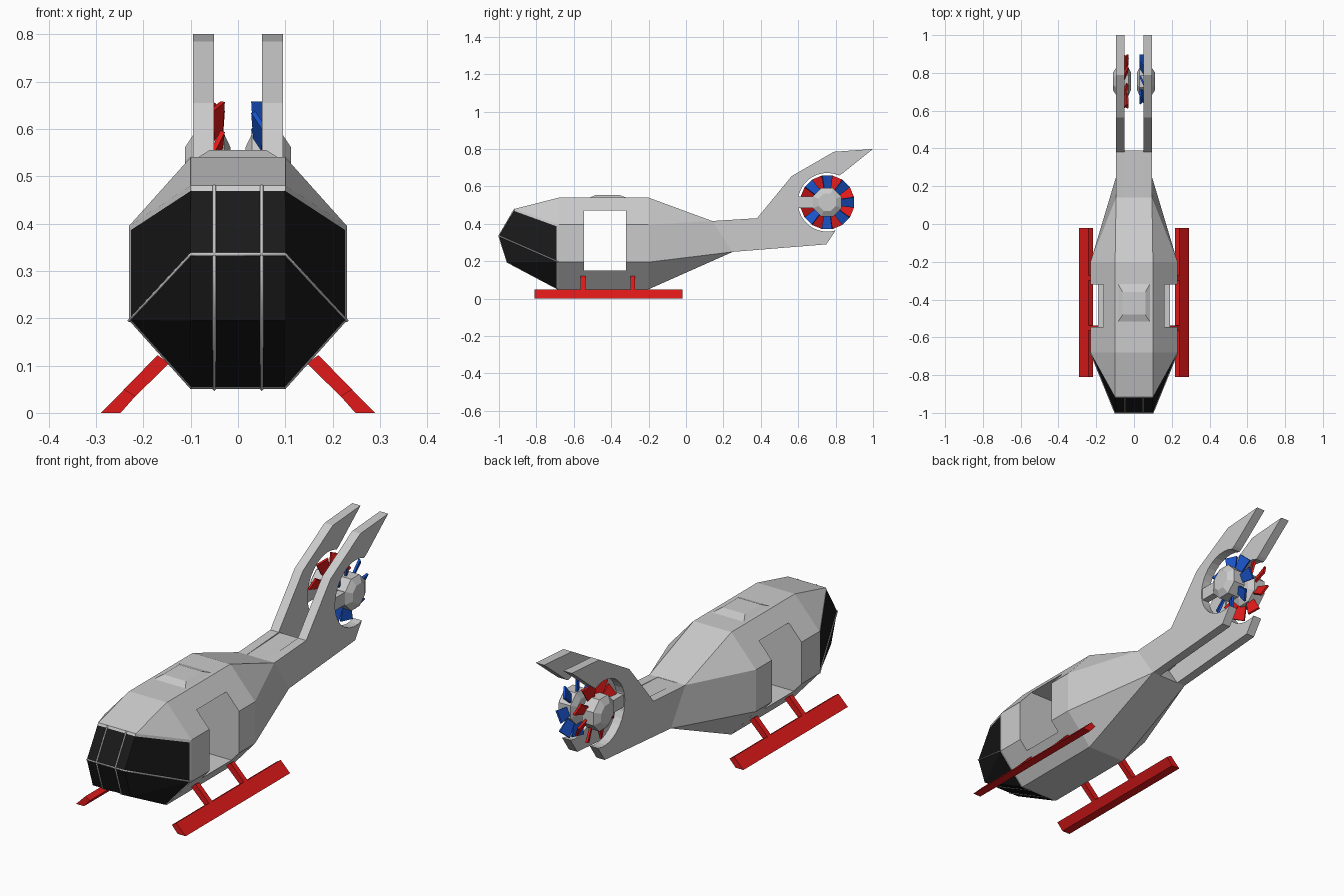
import bpy, bmesh
from math import sin, cos, pi, radians
from mathutils import Matrix, Vector

if "Cube" in bpy.data.objects:
    bpy.data.objects.remove(bpy.data.objects["Cube"])


def material(name, rgb):
    m = bpy.data.materials.new(name)
    m.diffuse_color = (*rgb, 1)
    m.use_nodes = True
    m.node_tree.nodes["Principled BSDF"].inputs["Base Color"].default_value = m.diffuse_color
    return m


RED = material("red_paint", (0.75, 0.01, 0.01))
BLUE = material("blue_paint", (0.01, 0.09, 0.6))
GLASS = material("dark_glass", (0.01, 0.01, 0.01))


def finish(name, bm, mats=()):
    bmesh.ops.recalc_face_normals(bm, faces=bm.faces)
    me = bpy.data.meshes.new(name)
    bm.to_mesh(me)
    bm.free()
    for m in mats:
        me.materials.append(m)
    ob = bpy.data.objects.new(name, me)
    bpy.context.collection.objects.link(ob)
    return ob


def prism(name, pts, axis, a, b, mats=()):
    """Extrude a 2D profile from a to b along x (pts are y,z) or y (pts are x,z)."""
    bm = bmesh.new()
    pos = (lambda p, t: (t, p[0], p[1])) if axis == "x" else (lambda p, t: (p[0], t, p[1]))
    face = bm.faces.new([bm.verts.new(pos(p, a)) for p in pts])
    out = bmesh.ops.extrude_face_region(bm, geom=[face])["geom"]
    step = Vector(pos((0, 0), b - a))
    bmesh.ops.translate(bm, vec=step, verts=[v for v in out if isinstance(v, bmesh.types.BMVert)])
    return finish(name, bm, mats)


def add_hull(bm, pts):
    vs = [bm.verts.new(p) for p in pts]
    bmesh.ops.convex_hull(bm, input=vs)


def rect(a, b, c, d):
    return [(a, c), (b, c), (b, d), (a, d)]


# Fuselage: half of the corner points, mirrored across x
P = {
    "A": (.10, -.915, .48), "B": (.10, -1, .335), "C": (.10, -.955, .195), "D": (.10, -.68, .05),
    "E": (.23, -.68, .395), "F": (.23, -.68, .195), "T": (.10, -.68, .54),
    "t": (.10, -.2, .54), "e": (.23, -.2, .395), "f": (.23, -.2, .195), "d": (.10, -.2, .05),
    "u": (.095, .14, .415), "l": (.095, .25, .25),
}
bm = bmesh.new()
V = {s: {k: bm.verts.new((s * x, y, z)) for k, (x, y, z) in P.items()} for s in (1, -1)}
glass = []
for s in (1, -1):
    for f in ("ABFE", "BCF", "CDF", "ATE", "TteE", "EefF", "FfdD", "tue", "eulf", "fld"):
        face = bm.faces.new([V[s][k] for k in f])
        if f in ("ABFE", "BCF", "CDF"):
            glass.append(face)
for a, b in ("AB", "BC", "CD", "AT", "Tt", "tu", "ul", "ld", "dD"):
    face = bm.faces.new([V[1][a], V[1][b], V[-1][b], V[-1][a]])
    if a + b in ("AB", "BC", "CD"):
        glass.append(face)
bmesh.ops.recalc_face_normals(bm, faces=bm.faces)
bmesh.ops.inset_region(bm, faces=glass, thickness=.012, depth=0, use_even_offset=True)
for f in glass:
    f.material_index = 1
body = finish("fuselage", bm, (None, GLASS))

# Open doorway right through the cabin
cutter = prism("doorway_cutter", rect(-.545, -.32, .15, .47), "x", -.4, .4)
cutter.hide_render = True
mod = body.modifiers.new("doorway", "BOOLEAN")
mod.object = cutter
mod.solver = "EXACT"
bpy.context.view_layer.objects.active = body
bpy.ops.object.modifier_apply(modifier=mod.name)
bpy.data.objects.remove(cutter)


# Windscreen bars
def bar(name, pts):
    cu = bpy.data.curves.new(name, "CURVE")
    cu.dimensions = "3D"
    cu.bevel_depth = .004
    cu.bevel_resolution = 0
    sp = cu.splines.new("POLY")
    sp.points.add(len(pts) - 1)
    for q, p in zip(sp.points, pts):
        q.co = (*p, 1)
    bpy.context.collection.objects.link(bpy.data.objects.new(name, cu))


flip = lambda p: (-p[0], p[1], p[2])
bar("windscreen_cross_bar", [P["F"], P["B"], flip(P["B"]), flip(P["F"])])
for s, n in ((1, "right"), (-1, "left")):
    bar(n + "_windscreen_bar", [(s * .05, *P[k][1:]) for k in "ABCD"])

# Roof fairing
bm = bmesh.new()
add_hull(bm, [(s * x, y, z) for s in (1, -1) for x, y, z in
              ((.10, -.54, .53), (.06, -.48, .555), (.06, -.36, .555), (.10, -.29, .53))])
finish("roof_fairing", bm)

# Deck joining the twin tail booms
prism("tail_deck", [(.05, .41), (.39, .425), (.39, .39), (.05, .3)], "x", -.06, .06)

# Twin tail fins with open fan rings
CY, CZ = .755, .515
arc = [(CY + .157 * cos(a), CZ + .157 * sin(a))
       for a in (radians(66 + i * 221 / 20) for i in range(21))]
fin = ([(.0, .3), (.0, .415), (.14, .415), (.38, .43), (.565, .655), (.79, .785), (1, .80), (.835, .668)]
       + arc + [(.75, .29), (.25, .25)])


def fan(name, s, mat, turn, blades):
    # Blades: flared, pitched plates around the hub
    bm = bmesh.new()
    for i in blades:
        m = (Matrix.Translation((s * .045, CY, CZ)) @ Matrix.Rotation(turn + i * pi / 4, 4, "X")
             @ Matrix.Rotation(s * radians(25), 4, "Z"))
        add_hull(bm, [m @ Vector((x, y * w, r)) for r, w in ((.06, .018), (.143, .03))
                      for x in (-.005, .005) for y in (-1, 1)])
    finish(name + "_fan_blades", bm, (mat,))
    # Faceted hub with bevelled rims
    bm = bmesh.new()
    add_hull(bm, [(s * x, CY + r * cos((i + .5) * pi / 4), CZ + r * sin((i + .5) * pi / 4))
                  for x, r in ((.016, .05), (.03, .082), (.092, .082), (.112, .05)) for i in range(8)])
    finish(name + "_fan_hub", bm)
    # Arm holding the hub inside its ring
    prism(name + "_fan_arm", rect(.585, .70, CZ - .03, CZ + .03), "x", s * .055, s * .09)


fan("right", 1, BLUE, 0, [0, 1, 3, 4, 5, 6, 7])
fan("left", -1, RED, pi / 8, range(8))

# Fins and landing gear, both sides
for s, n in ((1, "right"), (-1, "left")):
    prism(n + "_tail_fin", fin, "x", s * .051, s * .095)
    skid = [(s * x, z) for x, z in ((.29, 0), (.248, 0), (.217, .035), (.24, .05))]
    prism(n + "_skid", skid, "y", -.81, -.02, (RED,))
    strut = [(s * x, z) for x, z in ((.25, .04), (.222, .03), (.145, .105), (.17, .122))]
    for y, e in ((-.55, "front"), (-.285, "rear")):
        prism(f"{n}_{e}_strut", strut, "y", y - .013, y + .013, (RED,))
